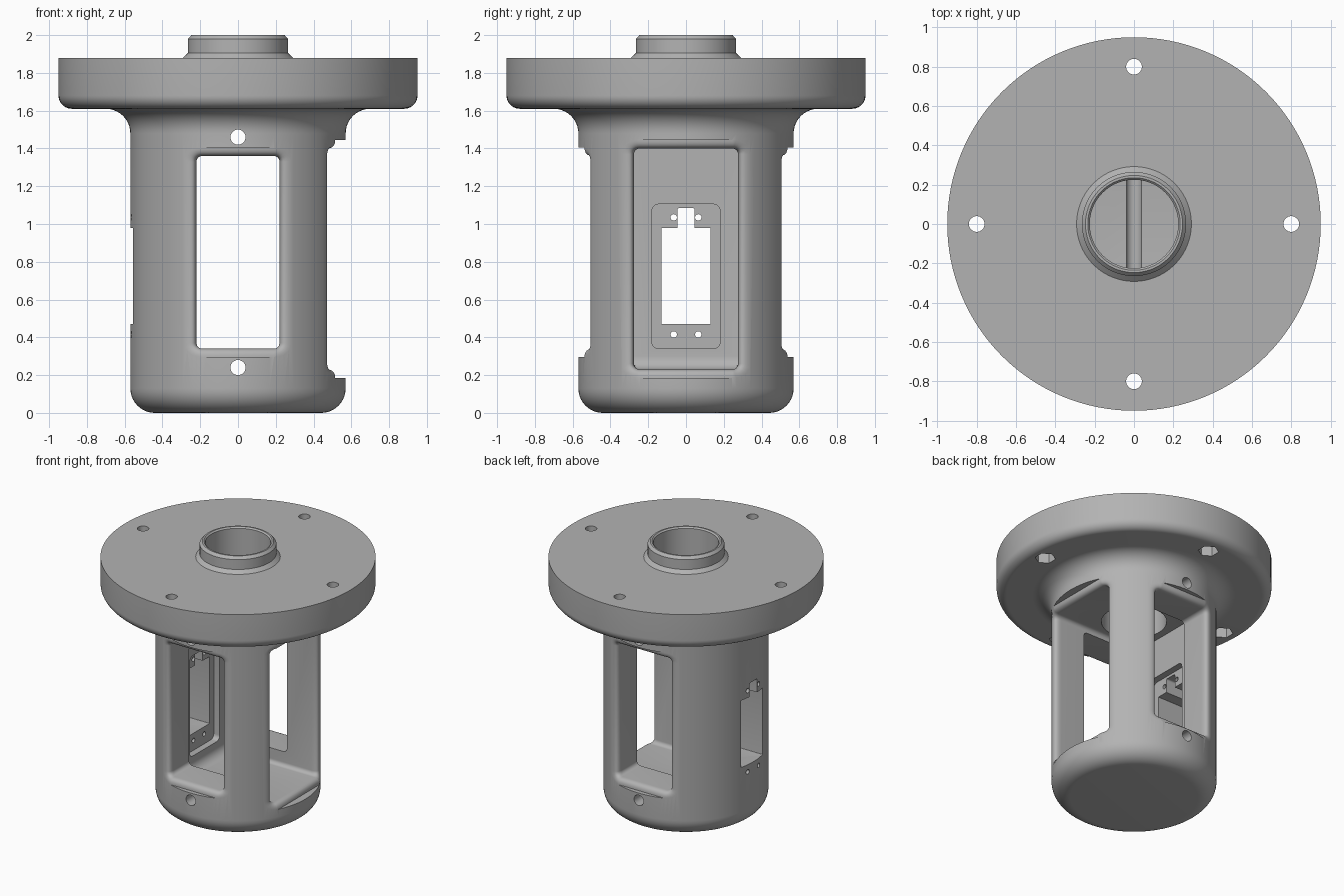
import bpy, bmesh, math
from mathutils import Matrix

if "Cube" in bpy.data.objects:
    bpy.data.objects.remove(bpy.data.objects["Cube"])

R = 0.57        # housing radius
FILLET = 0.045  # rounding of the window edges

grey = bpy.data.materials.new("plain_grey")
grey.diffuse_color = (0.45, 0.45, 0.45, 1)
grey.use_nodes = True
grey.node_tree.nodes["Principled BSDF"].inputs["Base Color"].default_value = grey.diffuse_color


def finish(name, bm):
    bmesh.ops.recalc_face_normals(bm, faces=bm.faces[:])
    me = bpy.data.meshes.new(name)
    bm.to_mesh(me)
    bm.free()
    ob = bpy.data.objects.new(name, me)
    bpy.context.collection.objects.link(ob)
    me.materials.append(grey)
    return ob


def arc(cx, cz, r, a0, a1, n=10):
    return [(cx + r * math.cos(math.radians(a0 + (a1 - a0) * i / n)),
             cz + r * math.sin(math.radians(a0 + (a1 - a0) * i / n))) for i in range(n + 1)]


def revolve(name, profile, steps=128):
    bm = bmesh.new()
    vs = [bm.verts.new((r, 0, z)) for r, z in profile]
    es = [bm.edges.new(p) for p in zip(vs, vs[1:])]
    bmesh.ops.spin(bm, geom=vs + es, cent=(0, 0, 0), axis=(0, 0, 1),
                   angle=2 * math.pi, steps=steps)
    bmesh.ops.remove_doubles(bm, verts=bm.verts[:], dist=1e-5)
    return finish(name, bm)


def loft(name, rings, turn=0.0):
    """Closed solid through equal-length rings, turned about z."""
    bm = bmesh.new()
    rows = [[bm.verts.new(p) for p in ring] for ring in rings]
    n = len(rows[0])
    for a, b in zip(rows, rows[1:]):
        for i in range(n):
            j = (i + 1) % n
            bm.faces.new((a[i], a[j], b[j], b[i]))
    bm.faces.new(rows[0])
    bm.faces.new(rows[-1])
    bmesh.ops.rotate(bm, verts=bm.verts[:], cent=(0, 0, 0),
                     matrix=Matrix.Rotation(turn, 3, 'Z'))
    return finish(name, bm)


def rounded_rect(hw, z0, z1, r, n=6):
    """Outline points with their outward normals: (u, z, nu, nz)."""
    pts = []
    corners = ((hw - r, z1 - r), (r - hw, z1 - r), (r - hw, z0 + r), (hw - r, z0 + r))
    for q, (cu, cz) in enumerate(corners):
        for i in range(n + 1):
            a = math.radians(90 * q + 90 * i / n)
            c, s = math.cos(a), math.sin(a)
            pts.append((cu + r * c, cz + r * s, c, s))
    return pts


def window(name, hw, z0, z1, inner, turn, floor_round=0.0):
    """Window opening whose outer rim is rounded into the cylinder wall."""
    out = rounded_rect(hw, z0, z1, 0.03)
    rings = []
    # rounded joint between the floor and the inner wall
    for k in range(9 if floor_round else 1):
        a = math.pi / 2 * k / 8
        lift = floor_round * (1 - math.sin(a))
        x = inner + floor_round * (1 - math.cos(a))
        rings.append([(x, u, max(z, z0 + lift)) for u, z, _, _ in out])
    steep = math.asin(hw / R)
    tangent = FILLET / math.tan((math.pi / 2 - steep) / 2)
    for k in range(9):
        s = k / 8
        ring = []
        for u, z, nu, nz in out:
            t = FILLET + (tangent - FILLET) * nu * nu
            o = FILLET + (tangent * math.cos(steep) - FILLET) * nu * nu
            edge = math.sqrt(R * R - u * u)
            u2, z2 = u + nu * o, z + nz * o
            a, b, c = (1 - s) ** 2, 2 * s * (1 - s), s * s
            x = a * (edge - t) + b * edge + c * math.sqrt(R * R - u2 * u2)
            ring.append((x, u + (u2 - u) * c, z + (z2 - z) * c))
        rings.append(ring)
    rings.append([(0.8, y, z) for _, y, z in rings[-1]])
    return loft(name, rings, turn)


def block(name, x0, x1, hw, z0, z1, r):
    out = rounded_rect(hw, z0, z1, r)
    return loft(name, [[(x, u, z) for u, z, _, _ in out] for x in (x0, x1)])


def rod(name, p, r, length, axis, sides=32):
    bm = bmesh.new()
    rot = {'X': Matrix.Rotation(math.pi / 2, 4, 'Y'),
           'Y': Matrix.Rotation(math.pi / 2, 4, 'X'), 'Z': Matrix()}[axis]
    bmesh.ops.create_cone(bm, cap_ends=True, segments=sides, radius1=r, radius2=r,
                          depth=length, matrix=Matrix.Translation(p) @ rot)
    return finish(name, bm)


# flanged housing with collar and bore
profile = ([(0, 0)] + arc(R - 0.13, 0.13, 0.13, -90, 0)
           + arc(R + 0.13, 1.48, 0.13, 180, 90)
           + arc(0.88, 1.68, 0.07, -90, 0)
           + [(0.95, 1.88), (0.292, 1.88), (0.265, 1.905), (0.265, 1.98),
              (0.247, 2.0), (0.235, 2.0), (0.225, 1.99), (0.225, 1.38), (0, 1.38)])
housing = revolve("flanged_housing", profile)

# inner chamber opening to the right, then front and back windows
cutters = [window("chamber_cutter", 0.275, 0.23, 1.40, -0.28, 0, 0.07)]
for side, turn in (("front", -math.pi / 2), ("back", math.pi / 2)):
    cutters.append(window(side + "_window_cutter", 0.22, 0.34, 1.36, 0.2, turn))

# motor mount in the left wall: recess, opening, cable notch
cutters += [block("mount_recess_cutter", -0.33, -0.2, 0.18, 0.34, 1.105, 0.035),
            block("mount_opening_cutter", -0.7, -0.21, 0.13, 0.47, 0.98, 0.002),
            block("cable_notch_cutter", -0.71, -0.22, 0.045, 0.9, 1.085, 0.012)]
for y in (-0.065, 0.065):
    for z in (0.415, 1.035):
        cutters.append(rod("mount_screw_cutter", (-0.45, y, z), 0.017, 0.5, 'X', 20))

# cross holes above and below the windows
for z in (0.24, 1.46):
    cutters.append(rod("cross_hole_cutter", (0, 0, z), 0.04, 1.6, 'Y'))

# flange bolt holes with hexagonal nut pockets below
for i in range(4):
    a = i * math.pi / 2
    x, y = 0.8 * math.cos(a), 0.8 * math.sin(a)
    cutters.append(rod("bolt_hole_cutter", (x, y, 1.75), 0.04, 0.5, 'Z'))
    cutters.append(rod("nut_pocket_cutter", (x, y, 1.66), 0.072, 0.2, 'Z', 6))

bpy.context.view_layer.objects.active = housing
for c in cutters:
    mod = housing.modifiers.new("cut", 'BOOLEAN')
    mod.operation = 'DIFFERENCE'
    mod.solver = 'EXACT'
    mod.object = c
    bpy.ops.object.modifier_apply(modifier=mod.name)
for c in cutters:
    bpy.data.objects.remove(c)

bpy.ops.object.select_all(action='DESELECT')
housing.select_set(True)
bpy.ops.object.shade_smooth_by_angle(angle=math.radians(30))
